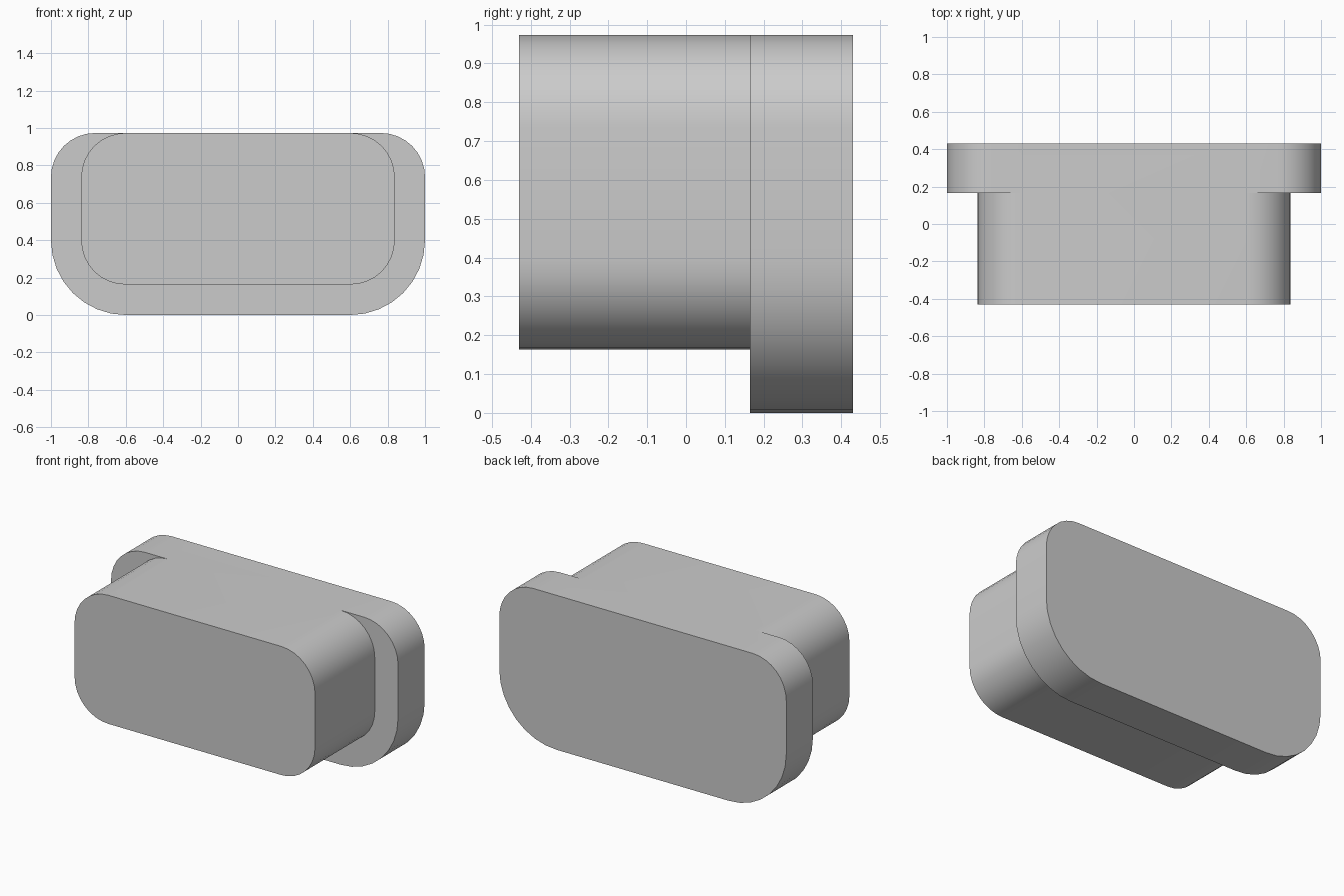
import bpy, bmesh, math

cube = bpy.data.objects.get("Cube")
if cube:
    bpy.data.objects.remove(cube, do_unlink=True)

HALF_DEPTH, STEP_Y, TOP = 0.43, 0.165, 0.973
STEPS = 8


def half_outline(half_w, bottom, r_top, r_bottom):
    """Right half of a rounded rectangle, from the top down to the bottom."""
    pts = []
    for radius, cz, start in ((r_top, TOP - r_top, 90), (r_bottom, bottom + r_bottom, 0)):
        for i in range(STEPS + 1):
            a = math.radians(start - 90 * i / STEPS)
            pts.append((half_w - radius + radius * math.cos(a), cz + radius * math.sin(a)))
    return pts


def mirrored(pts):
    return pts + [(-x, z) for x, z in reversed(pts)]


# Both outlines start and end at the points where they share the flat top
block = half_outline(0.838, 0.163, 0.236, 0.236)
flange = [block[0]] + half_outline(1.0, 0.0, 0.236, 0.40)

bm = bmesh.new()


def ring(pts, y):
    return [bm.verts.new((x, y, z)) for x, z in mirrored(pts)]


def bridge(a, b):
    for i in range(len(a)):
        j = (i + 1) % len(a)
        bm.faces.new((a[i], a[j], b[j], b[i]))


# Front block
block_front = ring(block, -HALF_DEPTH)
block_back = ring(block, STEP_Y)
bm.faces.new(block_front)
bridge(block_front, block_back)

# Rear flange, sharing the top edge of the block
flange_front = ring(flange, STEP_Y)
flange_back = ring(flange, HALF_DEPTH)
for v, w in ((flange_front[0], block_back[0]), (flange_front[-1], block_back[-1])):
    bm.verts.remove(v)
flange_front[0], flange_front[-1] = block_back[0], block_back[-1]
bridge(flange_front, flange_back)
bm.faces.new(flange_back)

# U-shaped step between the two outlines
bm.faces.new(flange_front + block_back[-2:0:-1])

bmesh.ops.recalc_face_normals(bm, faces=bm.faces)
mesh = bpy.data.meshes.new("stepped_plug")
bm.to_mesh(mesh)
bm.free()

# Plain grey material
grey = bpy.data.materials.new("light_grey")
grey.use_nodes = True
colour = (0.6, 0.6, 0.6, 1)
grey.diffuse_color = colour
grey.node_tree.nodes["Principled BSDF"].inputs["Base Color"].default_value = colour
mesh.materials.append(grey)

plug = bpy.data.objects.new("stepped_plug", mesh)
bpy.context.collection.objects.link(plug)
bpy.ops.object.select_all(action="DESELECT")
plug.select_set(True)
bpy.context.view_layer.objects.active = plug
bpy.ops.object.shade_smooth_by_angle(angle=math.radians(30))
